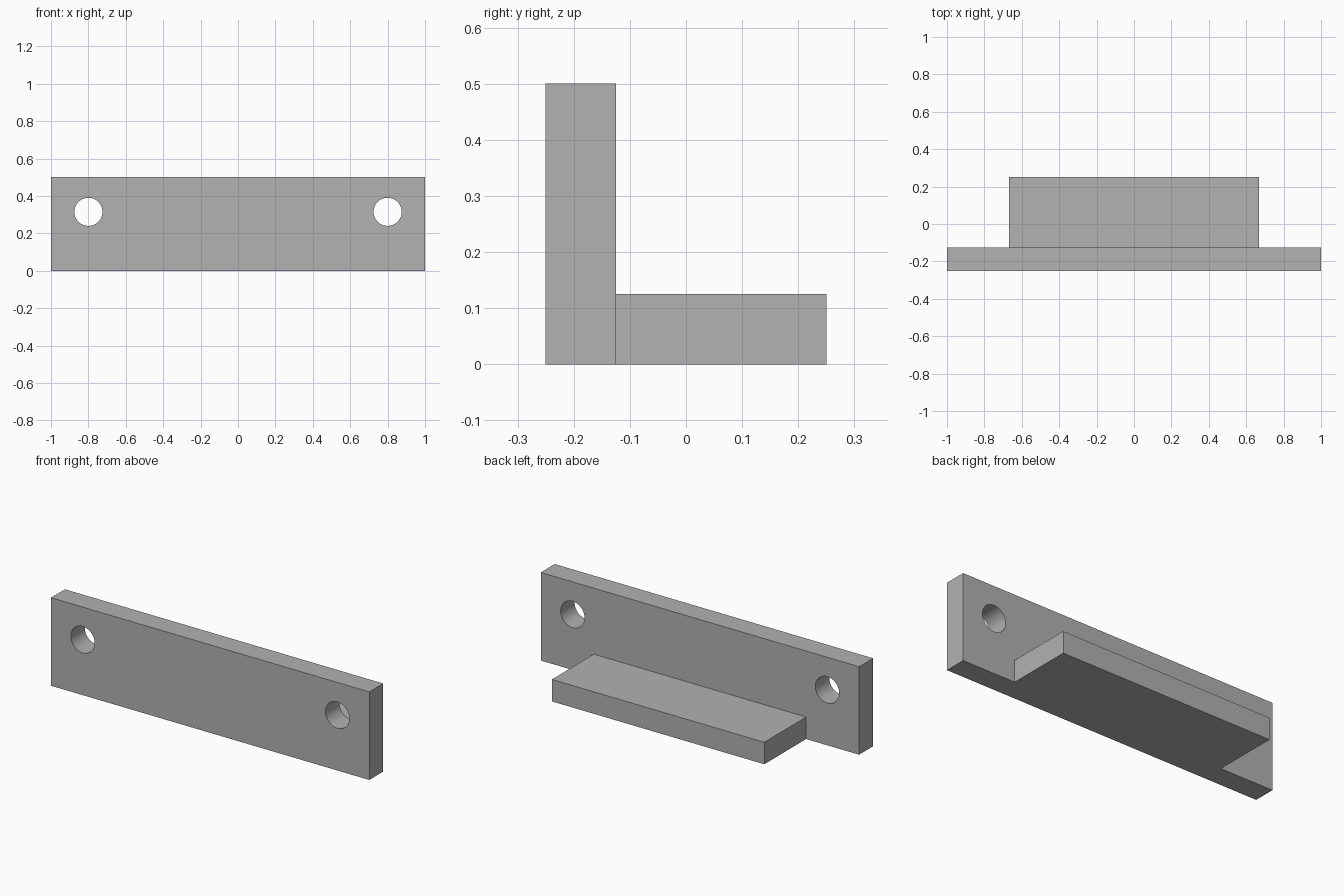
import bpy
import math

cube = bpy.data.objects.get("Cube")
if cube:
    bpy.data.objects.remove(cube, do_unlink=True)

# Plain grey material
grey = bpy.data.materials.new("plain grey")
grey.use_nodes = True
colour = (0.445, 0.445, 0.445, 1)
grey.diffuse_color = colour
grey.node_tree.nodes["Principled BSDF"].inputs["Base Color"].default_value = colour


def box(name, low, high):
    """Add a box between two opposite corners."""
    centre = [(a + b) / 2 for a, b in zip(low, high)]
    bpy.ops.mesh.primitive_cube_add(size=1, location=centre)
    obj = bpy.context.object
    obj.name = name
    obj.scale = [b - a for a, b in zip(low, high)]
    bpy.ops.object.transform_apply(location=True, rotation=False, scale=True)
    obj.data.materials.append(grey)
    return obj


def combine(target, tool, operation):
    """Apply a boolean and remove the tool object."""
    mod = target.modifiers.new(operation.lower(), "BOOLEAN")
    mod.operation = operation
    mod.solver = "EXACT"
    mod.object = tool
    tool.hide_render = True
    bpy.context.view_layer.objects.active = target
    bpy.ops.object.modifier_apply(modifier=mod.name)
    bpy.data.objects.remove(tool, do_unlink=True)


# Upright mounting plate with the ledge fused along its lower back edge
bracket = box("mounting_bracket", (-1, -0.25, 0), (1, -0.125, 0.5))
ledge = box("ledge", (-0.667, -0.2, 0), (0.667, 0.25, 0.125))
combine(bracket, ledge, "UNION")

# Round screw holes near both ends
for side in (-1, 1):
    bpy.ops.mesh.primitive_cylinder_add(
        vertices=64, radius=0.075, depth=0.4,
        location=(side * 0.8, -0.19, 0.315), rotation=(math.pi / 2, 0, 0))
    cutter = bpy.context.object
    cutter.name = "screw_hole_cutter"
    cutter.data.materials.append(grey)
    combine(bracket, cutter, "DIFFERENCE")

# Smooth hole walls, sharp outer edges
bpy.ops.object.select_all(action="DESELECT")
bracket.select_set(True)
bpy.context.view_layer.objects.active = bracket
bpy.ops.object.shade_smooth_by_angle(angle=math.radians(30))
